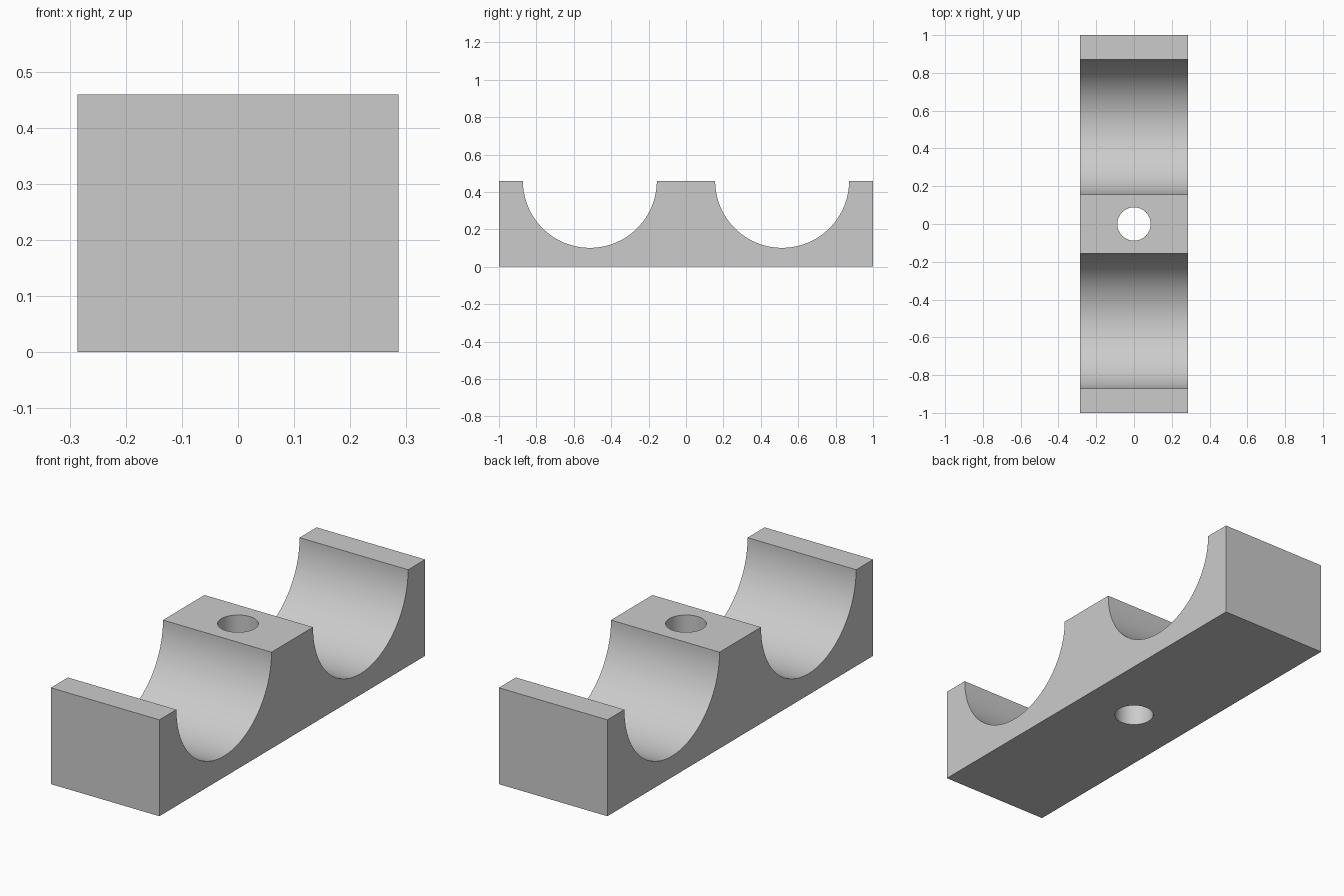
import bpy
import bmesh
from math import cos, sin, pi, radians

HALF_WIDTH, HALF_LENGTH, HEIGHT = 0.286, 1.0, 0.459
GROOVE_Y, GROOVE_R = 0.514, 0.358
HOLE_R = 0.088
STEPS = 64

default = bpy.data.objects.get("Cube")
if default:
    bpy.data.objects.remove(default, do_unlink=True)

grey = bpy.data.materials.new("light grey")
grey.use_nodes = True
colour = (0.6, 0.6, 0.6, 1)
grey.diffuse_color = colour
grey.node_tree.nodes["Principled BSDF"].inputs["Base Color"].default_value = colour


def groove(centre):
    """Half circle cut down from the top, running from +y to -y."""
    return [(centre + GROOVE_R * cos(pi * i / STEPS),
             HEIGHT - GROOVE_R * sin(pi * i / STEPS)) for i in range(STEPS + 1)]


# Side profile (y, z) with two round cradles
profile = [(-HALF_LENGTH, 0), (HALF_LENGTH, 0), (HALF_LENGTH, HEIGHT)]
profile += groove(GROOVE_Y) + groove(-GROOVE_Y)
profile.append((-HALF_LENGTH, HEIGHT))

# Extrude the profile across the width
bm = bmesh.new()
side = bm.faces.new([bm.verts.new((-HALF_WIDTH, y, z)) for y, z in profile])
ext = bmesh.ops.extrude_face_region(bm, geom=[side], use_keep_orig=True)
moved = [v for v in ext["geom"] if isinstance(v, bmesh.types.BMVert)]
bmesh.ops.translate(bm, verts=moved, vec=(2 * HALF_WIDTH, 0, 0))
bmesh.ops.recalc_face_normals(bm, faces=bm.faces[:])
mesh = bpy.data.meshes.new("clamp_block")
bm.to_mesh(mesh)
bm.free()
mesh.materials.append(grey)
block = bpy.data.objects.new("clamp_block", mesh)
bpy.context.collection.objects.link(block)

# Bolt hole through the middle
bpy.ops.mesh.primitive_cylinder_add(vertices=STEPS, radius=HOLE_R, depth=2 * HEIGHT,
                                    location=(0, 0, HEIGHT / 2))
cutter = bpy.context.object
cutter.name = "bolt_hole_cutter"
cutter.data.materials.append(grey)
cut = block.modifiers.new("bolt_hole", "BOOLEAN")
cut.operation = "DIFFERENCE"
cut.solver = "EXACT"
cut.object = cutter

bpy.ops.object.select_all(action="DESELECT")
block.select_set(True)
bpy.context.view_layer.objects.active = block
bpy.ops.object.modifier_apply(modifier=cut.name)
bpy.data.objects.remove(cutter, do_unlink=True)

# Smooth curved walls, crisp edges
bpy.ops.object.shade_smooth_by_angle(angle=radians(30))
